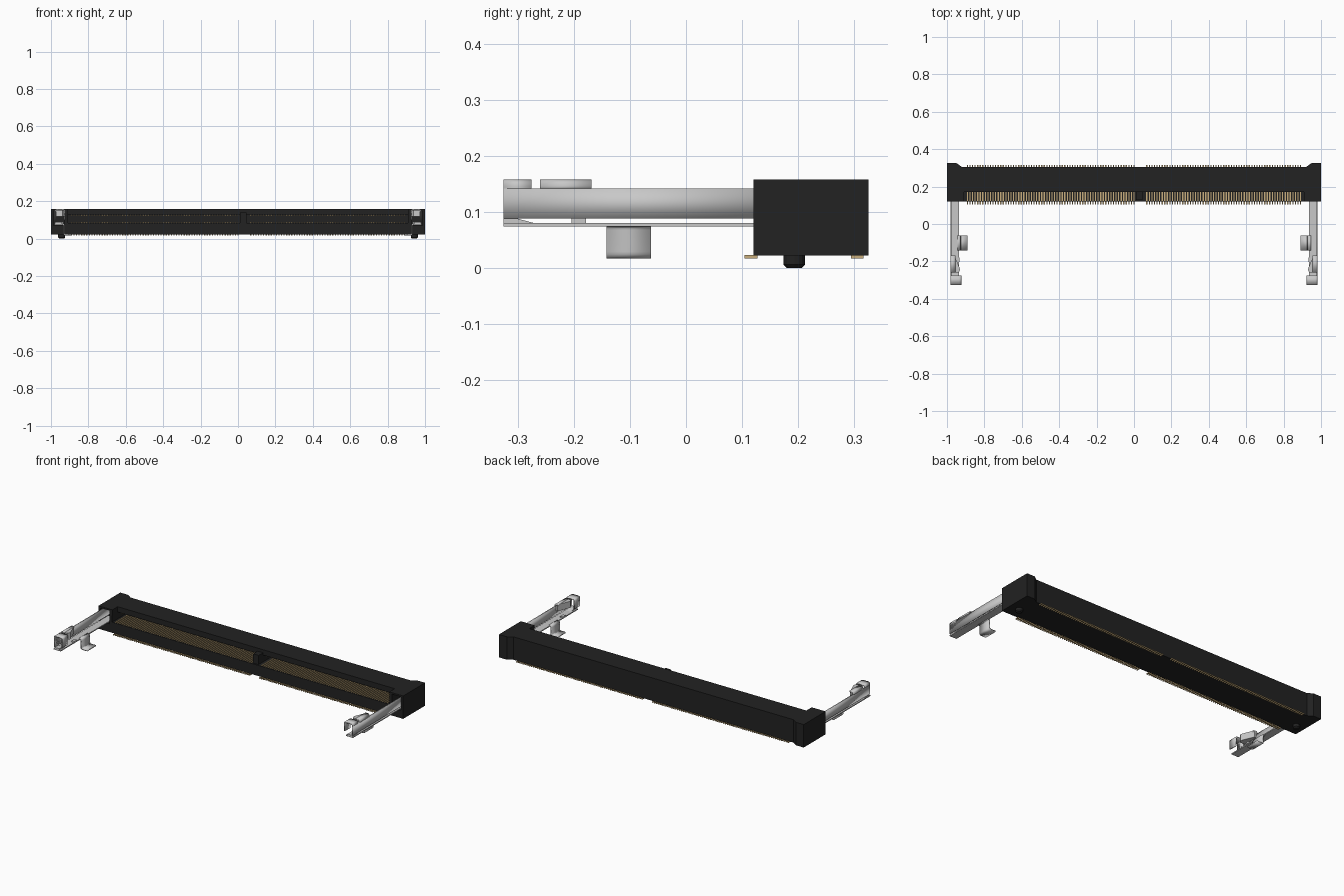
import bpy, bmesh, math
from mathutils import Vector

old = bpy.data.objects.get("Cube")
if old:
    bpy.data.objects.remove(old, do_unlink=True)


def material(name, rgb, metallic=0.0):
    m = bpy.data.materials.new(name)
    m.use_nodes = True
    m.diffuse_color = (*rgb, 1)
    m.node_tree.nodes["Principled BSDF"].inputs["Base Color"].default_value = (*rgb, 1)
    return m


BLACK = material("black plastic", (0.016, 0.016, 0.016))
STEEL = material("light grey steel", (0.58, 0.58, 0.58))
GOLD = material("gold contact", (0.58, 0.42, 0.2))


def finish(name, bm, mat, mirror=False, thick=0):
    bmesh.ops.recalc_face_normals(bm, faces=bm.faces)
    me = bpy.data.meshes.new(name)
    bm.to_mesh(me)
    bm.free()
    ob = bpy.data.objects.new(name, me)
    bpy.context.collection.objects.link(ob)
    me.materials.append(mat)
    if thick:
        s = ob.modifiers.new("thickness", 'SOLIDIFY')
        s.thickness, s.offset, s.use_even_offset = thick, 0, True
    if mirror:
        ob.modifiers.new("other side", 'MIRROR').use_mirror_merge = False
    return ob


def add_box(bm, x, y, z):
    verts = bmesh.ops.create_cube(bm, size=1)["verts"]
    for v in verts:
        v.co = Vector([(r[0] + r[1]) / 2 + c * (r[1] - r[0])
                       for r, c in zip((x, y, z), v.co)])


def box(name, x, y, z, mat, mirror=False):
    bm = bmesh.new()
    add_box(bm, x, y, z)
    return finish(name, bm, mat, mirror)


def prism(name, pts, axis, lo, hi, mat, mirror=False):
    """Extrude a closed 2D outline along x (0) or z (2)."""
    bm = bmesh.new()
    at = (lambda p: (lo, *p)) if axis == 0 else (lambda p: (*p, lo))
    face = bm.faces.new([bm.verts.new(at(p)) for p in pts])
    new = bmesh.ops.extrude_face_region(bm, geom=[face])["geom"]
    step = Vector((hi - lo, 0, 0) if axis == 0 else (0, 0, hi - lo))
    bmesh.ops.translate(bm, vec=step, verts=[g for g in new if isinstance(g, bmesh.types.BMVert)])
    return finish(name, bm, mat, mirror)


def ribbon(name, path, y0, y1, mat=STEEL, thick=0.007):
    """Bent sheet metal: an xz path swept along y, with rounded bends."""
    pts = [Vector(path[0])]
    for a, b, c in zip(path, path[1:], path[2:]):
        a, b, c = Vector(a), Vector(b), Vector(c)
        p, q = b + (a - b).normalized() * 0.009, b + (c - b).normalized() * 0.009
        for i in range(5):
            t = i / 4
            pts.append(p * (1 - t) ** 2 + b * 2 * t * (1 - t) + q * t * t)
    pts.append(Vector(path[-1]))
    bm = bmesh.new()
    rows = [[bm.verts.new((p.x, y, p.y)) for y in (y0, y1)] for p in pts]
    for r, s in zip(rows, rows[1:]):
        bm.faces.new((r[0], s[0], s[1], r[1]))
    ob = finish(name, bm, mat, True, thick)
    bpy.ops.object.select_all(action='DESELECT')
    ob.select_set(True)
    bpy.context.view_layer.objects.active = ob
    bpy.ops.object.shade_smooth_by_angle(angle=math.radians(35))
    return ob


# Housing outline with the end blocks standing proud at the back
half = [(1, 0.12), (1, 0.325), (0.948, 0.325), (0.92, 0.305)]
outline = half + [(-x, y) for x, y in reversed(half)]
housing = prism("housing", outline, 2, 0.022, 0.158, BLACK)


def cut(name, x, y, z, mirror=False):
    c = box(name, x, y, z, BLACK, mirror)
    c.hide_render = True
    c.hide_set(True)
    c.display_type = 'WIRE'
    m = housing.modifiers.new(name, 'BOOLEAN')
    m.operation, m.solver, m.object = 'DIFFERENCE', 'EXACT', c


# Card slot, shortened upper lip and latch pockets
cut("slot_cutter", (-0.91, 0.91), (0.1, 0.255), (0.085, 0.126))
cut("lip_cutter", (-0.909, 0.909), (0.09, 0.17), (0.087, 0.2))
cut("pocket_cutter", (0.928, 0.986), (0.08, 0.2), (0.07, 0.149), True)

# Card key and alignment pegs
box("slot_key", (0.01, 0.045), (0.128, 0.256), (0.08, 0.14), BLACK)
bm = bmesh.new()
for r1, r2, z0, z1 in ((0.013, 0.019, 0, 0.006), (0.019, 0.019, 0.006, 0.03)):
    geo = bmesh.ops.create_cone(bm, cap_ends=True, segments=16, radius1=r1, radius2=r2, depth=z1 - z0)
    bmesh.ops.translate(bm, vec=(0.943, 0.193, (z0 + z1) / 2), verts=geo["verts"])
finish("alignment_pegs", bm, BLACK, True)

# Rows of contacts and solder tails, skipping the key
PITCH = 0.0137
rows = {
    "lower_contacts": ((0.123, 0.25), (0.084, 0.089)),
    "upper_contacts": ((0.176, 0.25), (0.121, 0.127)),
    "front_tails": ((0.104, 0.127), (0.017, 0.023)),
    "back_tails": ((0.294, 0.316), (0.017, 0.023)),
}
for name, (ys, zs) in rows.items():
    bm = bmesh.new()
    for i in range(-65, 66):
        x = i * PITCH
        if 0 < x < 0.055:
            continue
        add_box(bm, (x - 0.0033, x + 0.0033), ys, zs)
    finish(name, bm, GOLD)

# Latch arms: side plate, lower rail and its joining tab
ribbon("arm_side_plate", [(0.978, 0.088), (0.978, 0.142)], -0.325, 0.19)
box("arm_lower_rail", (0.936, 0.982), (-0.325, 0.19), (0.074, 0.08), STEEL, True)
box("arm_joining_tab", (0.932, 0.95), (-0.204, -0.178), (0.078, 0.088), STEEL, True)
prism("arm_tip_wedge", [(-0.325, 0.08), (-0.27, 0.08), (-0.3, 0.088), (-0.325, 0.088)],
      0, 0.945, 0.978, STEEL, True)

# Rolled hook at the arm tip and the pressing catch behind it
ribbon("arm_tip_hook", [(0.978, 0.088), (0.978, 0.1545), (0.926, 0.1545), (0.926, 0.1)], -0.325, -0.275)
ribbon("catch_roll", [(0.978, 0.14), (0.978, 0.1545), (0.955, 0.1545)], -0.26, -0.168)
prism("catch_wedge", [(0.96, -0.168), (0.929, -0.243), (0.938, -0.26), (0.972, -0.26), (0.972, -0.168)],
      2, 0.118, 0.157, STEEL, True)

# Solder foot under each arm
ribbon("solder_foot", [(0.945, 0.077), (0.93, 0.077), (0.93, 0.0205), (0.89, 0.0205)], -0.142, -0.062)
